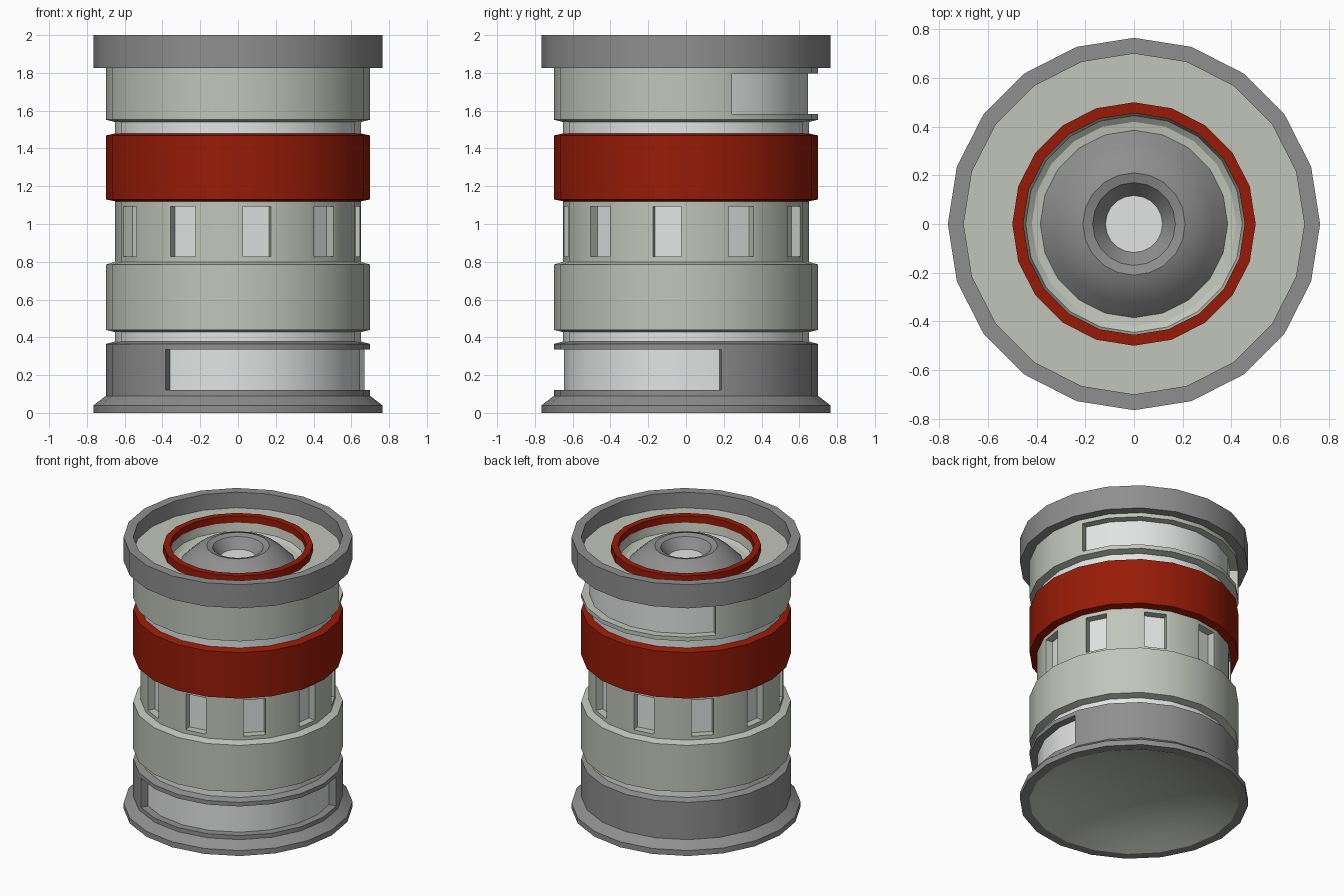
import bpy, bmesh, math

if "Cube" in bpy.data.objects:
    bpy.data.objects.remove(bpy.data.objects["Cube"])

SIDES = 20
STEP = 2 * math.pi / SIDES


def material(name, rgb):
    m = bpy.data.materials.new(name)
    m.diffuse_color = (*rgb, 1)
    m.use_nodes = True
    m.node_tree.nodes["Principled BSDF"].inputs["Base Color"].default_value = m.diffuse_color
    return m


PALE = material("pale_grey_green", (0.53, 0.56, 0.49))
SILVER = material("light_silver", (0.76, 0.775, 0.775))
DARK = material("dark_grey", (0.275, 0.275, 0.275))
RED = material("dark_red", (0.31, 0.011, 0.002))


def lathe(name, profile, mat, recess=None, z_mid=0, inset=0.03, depth=0.053):
    """Revolve (radius, z) points; sink the listed faces at z_mid as silver panels.
    Side 0 starts at the front (-y) and sides count towards +x."""
    bm = bmesh.new()
    rings = [[bm.verts.new((r * math.sin(i * STEP), -r * math.cos(i * STEP), z))
              for i in range(SIDES)] for r, z in profile]
    sunk = []
    for (r0, z0), (r1, z1), lo, hi in zip(profile, profile[1:], rings, rings[1:]):
        for i in range(SIDES):
            j = (i + 1) % SIDES
            f = bm.faces.new((lo[i], lo[j], hi[j], hi[i]))
            if recess and i in recess and z0 < z_mid < z1:
                sunk.append(f)
    if sunk:
        bm.normal_update()
        bmesh.ops.inset_region(bm, faces=sunk, thickness=inset,
                               use_boundary=True, use_even_offset=True)
        bm.normal_update()
        bmesh.ops.inset_region(bm, faces=sunk, thickness=0.0005, depth=-depth,
                               use_boundary=True, use_even_offset=True)
        for f in sunk:
            f.material_index = 1
    bmesh.ops.remove_doubles(bm, verts=bm.verts, dist=0.00005)
    me = bpy.data.meshes.new(name)
    bm.to_mesh(me)
    bm.free()
    me.materials.append(mat)
    me.materials.append(SILVER)
    ob = bpy.data.objects.new(name, me)
    bpy.context.collection.objects.link(ob)
    bpy.context.view_layer.objects.active = ob
    for o in bpy.context.selected_objects:
        o.select_set(False)
    ob.select_set(True)
    bpy.ops.object.shade_smooth_by_angle(angle=math.radians(30))
    return ob


# hollow dished underside and base with wide recessed panel
lathe("underside", [(0, 0.15), (0.2, 0.14), (0.4, 0.107), (0.57, 0.055), (0.70, 0)], PALE)
lathe("base", [(0.70, 0), (0.765, 0), (0.765, 0.04), (0.70, 0.09), (0.70, 0.365), (0.65, 0.378)],
      DARK, [i % SIDES for i in range(-2, 6)], 0.2)

# stacked body bands
lathe("lower_groove", [(0.65, 0.378), (0.65, 0.427)], SILVER)
lathe("lower_body", [(0.65, 0.427), (0.70, 0.44), (0.70, 0.785), (0.65, 0.80)], PALE)
lathe("window_band", [(0.65, 0.80), (0.65, 1.12)], PALE, range(0, SIDES, 2), 1.0, inset=0.027)
lathe("red_band", [(0.65, 1.12), (0.70, 1.13), (0.70, 1.468), (0.65, 1.48)], RED)
lathe("upper_groove", [(0.65, 1.48), (0.65, 1.54)], SILVER)
lathe("upper_body", [(0.65, 1.54), (0.70, 1.552), (0.70, 1.826)], PALE, range(6, 13), 1.7)

# top rim, deck and red ring
lathe("top_rim", [(0.70, 1.826), (0.765, 1.826), (0.765, 2.0), (0.70, 2.0), (0.70, 1.885)], DARK)
lathe("top_deck", [(0.70, 1.885), (0.50, 1.885)], PALE)
lathe("red_ring", [(0.50, 1.885), (0.50, 1.94), (0.455, 1.94), (0.455, 1.89)], RED)

# bowl with central dome and its opening
lathe("bowl", [(0.455, 1.89), (0.445, 1.83), (0.42, 1.81), (0.385, 1.805)], PALE)
lathe("dome", [(0.385, 1.805), (0.33, 1.86), (0.27, 1.91), (0.21, 1.932), (0.17, 1.92),
               (0.117, 1.85)], DARK)
lathe("dome_opening", [(0.117, 1.85), (0, 1.85)], SILVER)
